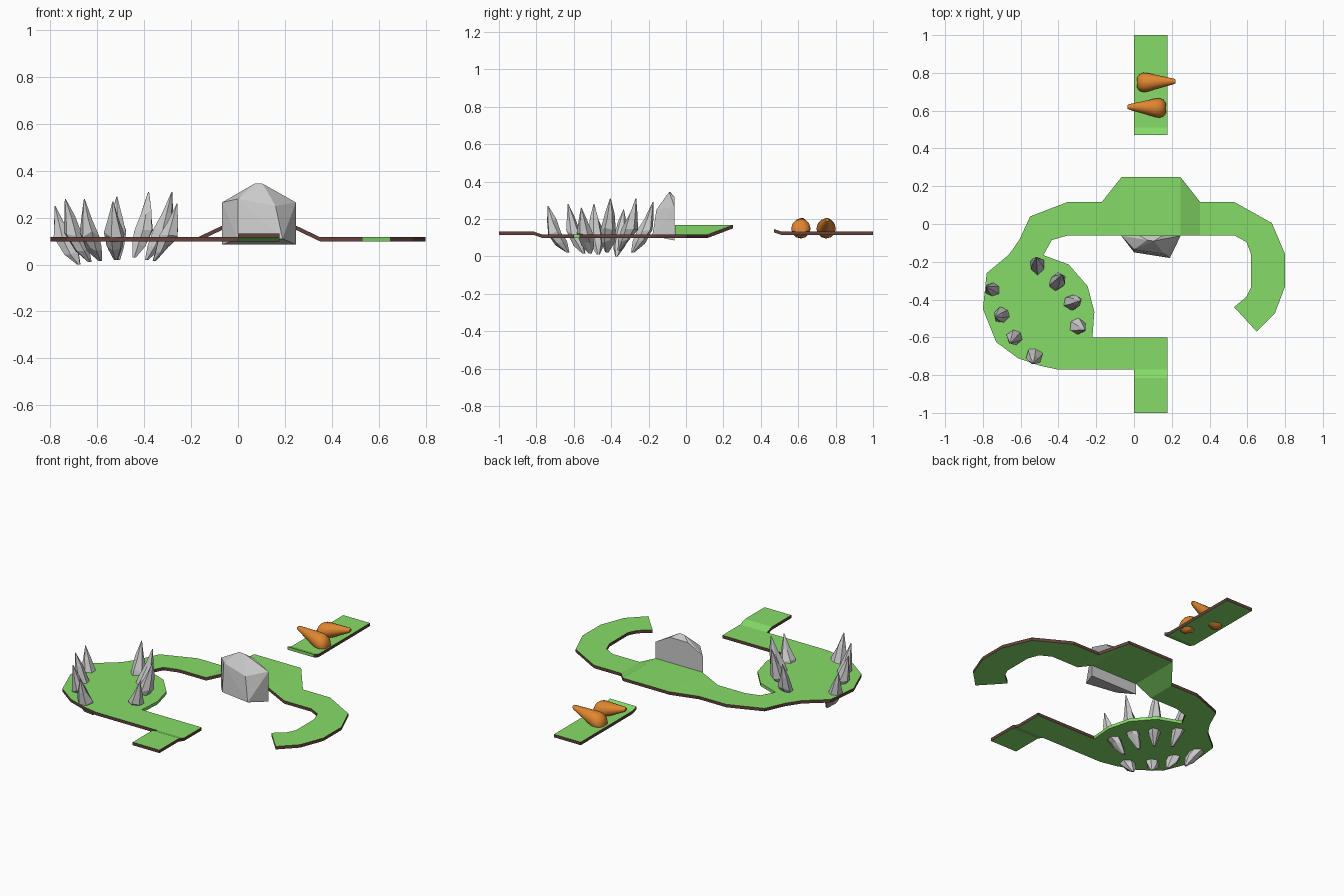
import bpy, bmesh, math, random
from mathutils import Vector

if "Cube" in bpy.data.objects:
    bpy.data.objects.remove(bpy.data.objects["Cube"])

random.seed(4)


def material(name, rgb):
    m = bpy.data.materials.new(name)
    m.diffuse_color = (*rgb, 1)
    m.use_nodes = True
    m.node_tree.nodes["Principled BSDF"].inputs["Base Color"].default_value = m.diffuse_color
    return m


GRASS = material("grass", (0.24, 0.72, 0.14))
EARTH = material("earth", (0.13, 0.055, 0.045))
ORANGE = material("orange", (0.75, 0.24, 0.03))


def finish(name, bm, mats=()):
    bmesh.ops.recalc_face_normals(bm, faces=bm.faces)
    me = bpy.data.meshes.new(name)
    bm.to_mesh(me)
    bm.free()
    for m in mats:
        me.materials.append(m)
    ob = bpy.data.objects.new(name, me)
    bpy.context.collection.objects.link(ob)
    return ob


def slab(name, patches, grass_side, thick=0.018):
    """Connected top patches thickened downwards, with earth sides."""
    bm = bmesh.new()
    seen = {}

    def vert(p, dz):
        key = (*p, dz)
        if key not in seen:
            seen[key] = bm.verts.new((p[0], p[1], p[2] - dz))
        return seen[key]

    edges = {}
    for patch in patches:
        bm.faces.new([vert(p, 0) for p in patch])
        bm.faces.new([vert(p, thick) for p in reversed(patch)])
        for a, b in zip(patch, patch[1:] + patch[:1]):
            edges.setdefault(frozenset((a, b)), []).append((a, b))
    for use in edges.values():
        if len(use) == 1:
            a, b = use[0]
            f = bm.faces.new([vert(b, 0), vert(a, 0), vert(a, thick), vert(b, thick)])
            f.material_index = 0 if grass_side((a[0] + b[0]) / 2, (a[1] + b[1]) / 2) else 1
    return finish(name, bm, (GRASS, EARTH))


def loft(name, rings, mats=()):
    """Skin a row of equal rings and cap both ends."""
    bm = bmesh.new()
    rows = [[bm.verts.new(p) for p in r] for r in rings]
    n = len(rows[0])
    for r, s in zip(rows, rows[1:]):
        for i in range(n):
            bm.faces.new([r[i], r[(i + 1) % n], s[(i + 1) % n], s[i]])
    bm.faces.new(rows[0])
    bm.faces.new(rows[-1])
    return finish(name, bm, mats)


# main track: wide field on the left, raised bridge, hooked end on the right
LOW, MID, HIGH = 0.117, 0.133, 0.167
left_outline = [
    (0, -.77), (.178, -.77), (.178, -.6), (-.22, -.6), (-.21, -.465), (-.245, -.33),
    (-.345, -.215), (-.48, -.165), (-.435, -.085), (-.35, -.06), (-.17, -.06),
    (-.17, .117), (-.35, .117), (-.55, .04), (-.605, -.08), (-.66, -.16), (-.78, -.26),
    (-.8, -.45), (-.73, -.625), (-.615, -.71), (-.5, -.75), (-.405, -.77)]
right_outline = [
    (.35, .117), (.35, -.06), (.53, -.06), (.595, -.095), (.62, -.16), (.62, -.335),
    (.595, -.385), (.53, -.44), (.65, -.57), (.745, -.475), (.8, -.33), (.8, -.16),
    (.73, .005), (.53, .117)]
patches = [
    [(x, y, LOW) for x, y in left_outline],
    [(x, y, LOW) for x, y in right_outline],
    [(-.17, -.06, LOW), (-.065, -.06, HIGH), (-.065, .25, HIGH), (-.17, .117, LOW)],
    [(-.065, -.06, HIGH), (.245, -.06, HIGH), (.245, .25, HIGH), (-.065, .25, HIGH)],
    [(.245, -.06, HIGH), (.35, -.06, LOW), (.35, .117, LOW), (.245, .25, HIGH)],
    [(0, -.815, MID), (.178, -.815, MID), (.178, -.77, LOW), (0, -.77, LOW)],
    [(0, -1, MID), (.178, -1, MID), (.178, -.815, MID), (0, -.815, MID)],
]
slab("main_track", patches,
     lambda x, y: (-.5 < x < -.2 and -.61 < y < -.16) or math.hypot(x - .59, y + .505) < .02)

# separate landing strip with a small raised lip
slab("landing_strip", [
    [(0, .51, MID), (.178, .51, MID), (.178, 1, MID), (0, 1, MID)],
    [(0, .47, .146), (.178, .47, .146), (.178, .51, MID), (0, .51, MID)]],
    lambda x, y: y < .48)

# curved fang-like stones leaning out from the middle of the field
centre = Vector((-.5, -.44, 0))
spots = [(-.75, -.345, 0, .25), (-.705, -.485, .01, .28), (-.635, -.605, .015, .28),
         (-.53, -.705, .02, .27), (-.515, -.21, .02, .29), (-.4, -.295, .03, .31),
         (-.315, -.41, .02, .31), (-.29, -.545, .015, .26)]
for k, (x, y, lo, hi) in enumerate(spots):
    p = Vector((x, y, 0))
    out = (p - centre).normalized()
    turn = random.uniform(0, 6.28)
    rings = []
    for t, r, shift in [(0, .008, -.075), (.2, .033, -.04), (.43, .042, -.005),
                        (.7, .024, .014), (1, .002, .033)]:
        c = p + out * shift + Vector((0, 0, lo + t * (hi - lo)))
        rings.append([])
        for i in range(6):
            a = turn + i * math.tau / 6
            rr = r * random.uniform(.85, 1.12)
            bump = random.uniform(-.012, .012) if 0 < t < 1 else 0
            rings[-1].append(c + Vector((rr * math.cos(a), rr * math.sin(a), bump)))
    loft(f"stone_spike_{k + 1}", rings)

# faceted boulder with a flat back against the bridge
bm = bmesh.new()
for p in [(-.068, -.062, .085), (.247, -.062, .085), (-.0, -.15, .11), (.19, -.18, .11),
          (-.068, -.062, .265), (.0, -.135, .28), (.16, -.158, .25), (.247, -.062, .265),
          (.03, -.062, .318), (.15, -.062, .318), (.07, -.085, .345), (.105, -.09, .345)]:
    bm.verts.new(p)
bmesh.ops.convex_hull(bm, input=bm.verts)
finish("boulder", bm)

# two tilted cones lying on the strip, pointing opposite ways
for name, base, tip in [("cone_front", (.17, .613, .138), (-.035, .62, .194)),
                        ("cone_back", (.015, .748, .138), (.22, .755, .194))]:
    a, b = Vector(base), Vector(tip)
    rings = []
    for t, r in [(0, .026), (.07, .044), (.17, .052), (.3, .048), (.95, .015), (1, .009)]:
        c = a.lerp(b, t)
        rings.append([c + Vector((0, r * math.cos(i * math.tau / 12), r * math.sin(i * math.tau / 12)))
                      for i in range(12)])
    ob = loft(name, rings, (ORANGE,))
    bpy.ops.object.select_all(action='DESELECT')
    ob.select_set(True)
    bpy.context.view_layer.objects.active = ob
    bpy.ops.object.shade_smooth_by_angle(angle=math.radians(40))
